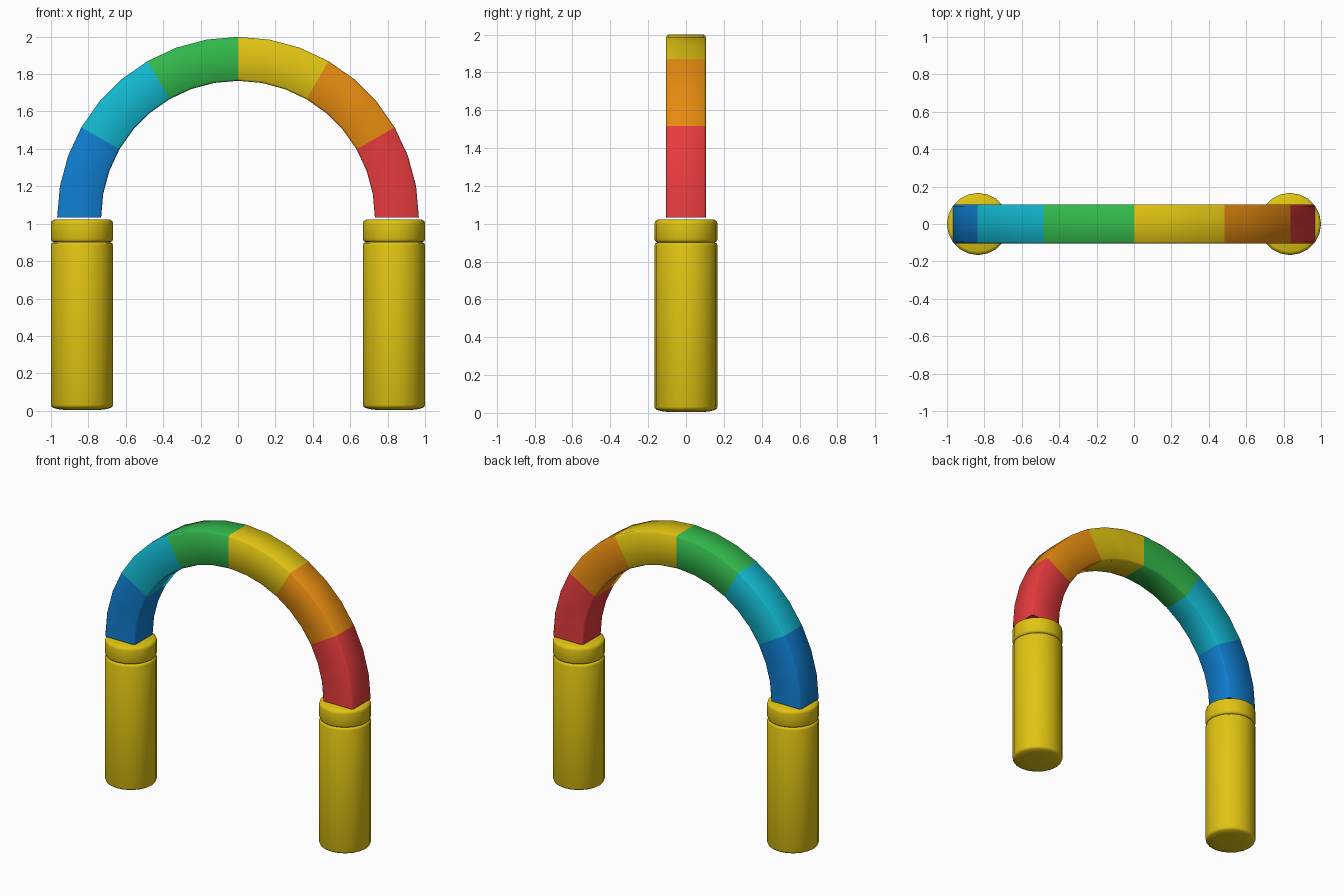
import bpy, bmesh, math

if "Cube" in bpy.data.objects:
    bpy.data.objects.remove(bpy.data.objects["Cube"])


def material(name, rgb):
    m = bpy.data.materials.new(name)
    m.diffuse_color = (*rgb, 1)
    m.use_nodes = True
    m.node_tree.nodes["Principled BSDF"].inputs["Base Color"].default_value = m.diffuse_color
    return m


yellow = material("yellow", (0.75, 0.55, 0.006))
orange = material("orange", (0.79, 0.26, 0.005))
red = material("red", (0.82, 0.045, 0.048))
blue = material("blue", (0.005, 0.21, 0.64))
cyan = material("cyan", (0.006, 0.48, 0.63))
green = material("green", (0.032, 0.48, 0.07))


def finish(name, bm, mat, angle):
    bmesh.ops.remove_doubles(bm, verts=bm.verts, dist=1e-5)
    bmesh.ops.recalc_face_normals(bm, faces=bm.faces)
    me = bpy.data.meshes.new(name)
    bm.to_mesh(me)
    bm.free()
    me.materials.append(mat)
    ob = bpy.data.objects.new(name, me)
    bpy.context.collection.objects.link(ob)
    bpy.ops.object.select_all(action='DESELECT')
    ob.select_set(True)
    bpy.context.view_layer.objects.active = ob
    bpy.ops.object.shade_smooth_by_angle(angle=math.radians(angle))
    return ob


def lathe(name, profile, x, mat, sides=20):
    bm = bmesh.new()
    rings = []
    for r, z in profile:
        rings.append([bm.verts.new((x + r * math.cos(2 * math.pi * i / sides),
                                    r * math.sin(2 * math.pi * i / sides), z))
                      for i in range(sides)])
    for a, b in zip(rings, rings[1:]):
        for i in range(sides):
            j = (i + 1) % sides
            bm.faces.new((a[i], a[j], b[j], b[i]))
    bm.faces.new(rings[0][::-1])
    bm.faces.new(rings[-1])
    return finish(name, bm, mat, 50)


def arch_block(name, a0, a1, mat, steps=3):
    # bevelled rectangle (radius, y) swept about the arch centre
    ri, ro, w, c, zc = 0.732, 0.967, 0.105, 0.01, 1.032
    section = [(ri + c, -w), (ro - c, -w), (ro, -w + c), (ro, w - c),
               (ro - c, w), (ri + c, w), (ri, w - c), (ri, -w + c)]
    bm = bmesh.new()
    rings = []
    for k in range(steps + 1):
        a = math.radians(a0 + (a1 - a0) * k / steps)
        rings.append([bm.verts.new((r * math.cos(a), y, zc + r * math.sin(a)))
                      for r, y in section])
    n = len(section)
    for p, q in zip(rings, rings[1:]):
        for i in range(n):
            j = (i + 1) % n
            bm.faces.new((p[i], p[j], q[j], q[i]))
    bm.faces.new(rings[0])
    bm.faces.new(rings[-1][::-1])
    return finish(name, bm, mat, 50)


# Pillars and their caps
R = 0.166
shaft = [(0.09, 0.004), (0.13, 0.009), (0.152, 0.015), (R - 0.004, 0.021),
         (R, 0.032), (R, 0.885), (R - 0.004, 0.896), (R - 0.016, 0.901)]
cap = [(R - 0.016, 0.901), (R - 0.004, 0.906), (R, 0.917), (R, 1.0),
       (R - 0.004, 1.014), (R - 0.018, 1.022)]
for side, x in (("left", -0.834), ("right", 0.834)):
    lathe(side + "_pillar", shaft, x, yellow)
    lathe(side + "_pillar_cap", cap, x, yellow)

# Arch blocks, from right foot over to left foot
for i, mat in enumerate((red, orange, yellow, green, cyan, blue)):
    arch_block("arch_block_" + mat.name, 30 * i, 30 * (i + 1), mat)
